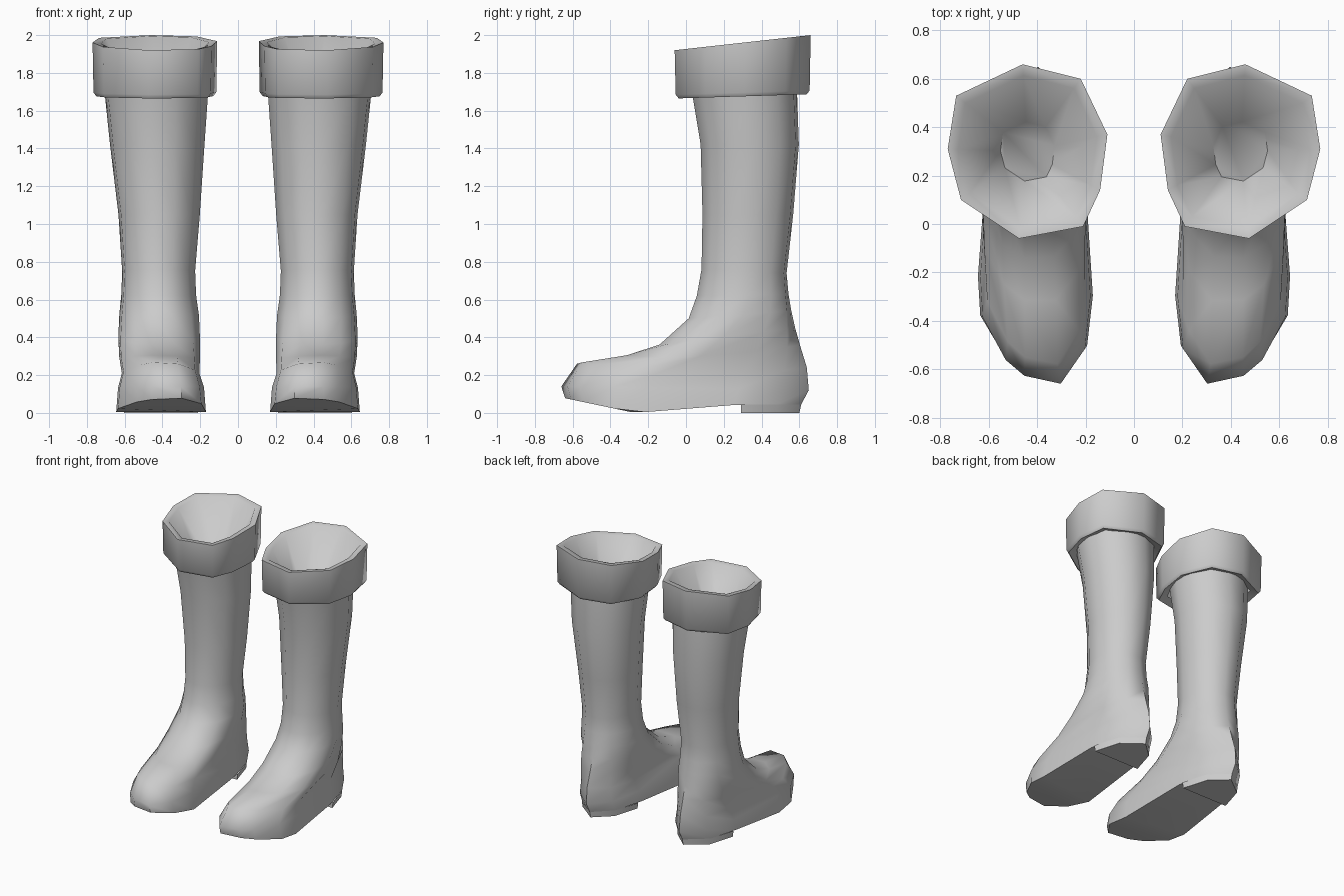
import bpy, bmesh, math

if "Cube" in bpy.data.objects:
    bpy.data.objects.remove(bpy.data.objects["Cube"])

grey = bpy.data.materials.new("grey_rubber")
grey.diffuse_color = (0.6, 0.6, 0.6, 1)
grey.use_nodes = True
grey.node_tree.nodes["Principled BSDF"].inputs["Base Color"].default_value = grey.diffuse_color

# Unit footprint of the foot (x, y), starting at the toe tip
FOOT = [(-.46, -1), (.2, -.95), (.54, -.85), (.96, -.58), (1, -.32), (.85, .43),
        (.6, .8), (-.05, 1), (-.6, .8), (-.85, .43), (-1, -.45), (-.9, -.78)]
ROUND = [(math.cos(math.radians(-112 + 30 * i)), math.sin(math.radians(-112 + 30 * i)))
         for i in range(12)]
# Outline of the turned cuff
CUFF = [(.46, .66), (.22, .60), (.11, .37), (.14, .14), (.21, -.01),
        (.475, -.06), (.715, .10), (.77, .31), (.735, .53)]


def sole_z(y):
    if y < -.27:
        return (-.27 - y) * .21
    return min(.045, (y + .27) * .08)


def ring(x0, x1, yf, yb, zf, zb, foot=0.0, droop=0.0):
    pts = []
    for (fu, fv), (ru, rv) in zip(FOOT, ROUND):
        u, v = ru + (fu - ru) * foot, rv + (fv - rv) * foot
        x = (x0 + x1) / 2 + u * (x1 - x0) / 2
        y = (yf + yb) / 2 + v * (yb - yf) / 2
        pts.append((x, y, zf + (zb - zf) * (v + 1) / 2 - droop * abs(u) ** 2))
    return pts


def loft(bm, rings):
    rows = [[bm.verts.new(p) for p in r] for r in rings]
    for a, b in zip(rows, rows[1:]):
        n = len(a)
        for i in range(n):
            bm.faces.new((a[i], a[(i + 1) % n], b[(i + 1) % n], b[i]))
    return rows


def finish(bm, name):
    bmesh.ops.recalc_face_normals(bm, faces=bm.faces)
    me = bpy.data.meshes.new(name)
    bm.to_mesh(me)
    bm.free()
    ob = bpy.data.objects.new(name, me)
    bpy.context.collection.objects.link(ob)
    me.materials.append(grey)
    bpy.ops.object.select_all(action='DESELECT')
    ob.select_set(True)
    bpy.context.view_layer.objects.active = ob
    bpy.ops.object.shade_smooth_by_angle(angle=math.radians(60))
    mod = ob.modifiers.new("pair", 'MIRROR')
    mod.use_mirror_merge = False
    return ob


# Boot body: sole edge, foot, ankle, shaft
base = [(x, y, sole_z(y)) for x, y, z in ring(.17, .645, -.64, .61, 0, 0, 1)]
bm = bmesh.new()
rows = loft(bm, [
    base,
    ring(.18, .635, -.66, .65, .14, .12, 1),
    ring(.205, .615, -.58, .64, .27, .24, .95, .05),
    ring(.20, .63, -.33, .605, .305, .36, .6, .03),
    ring(.20, .635, -.15, .58, .36, .45, .4),
    ring(.205, .63, .01, .56, .50, .54, .15),
    ring(.22, .62, .055, .545, .62, .63),
    ring(.225, .615, .08, .535, .76, .74),
    ring(.20, .635, .085, .57, 1.05, 1.05),
    ring(.175, .68, .075, .60, 1.42, 1.42),
    ring(.155, .71, .03, .59, 1.69, 1.72),
])
# Sole strips
for f in [(0, 1, 2, 11), (11, 2, 3, 10), (10, 3, 4), (10, 4, 5, 9), (9, 5, 6, 8), (8, 6, 7)]:
    bm.faces.new([rows[0][i] for i in f])
finish(bm, "boot_body")

# Heel block
bm = bmesh.new()
heel = [(x, max(y, .29), z) for x, y, z in base[5:10]]
rows = loft(bm, [[(x, y, .045) for x, y, z in heel],
                 [(.41 + (x - .41) * .97, min(y, .6), 0) for x, y, z in heel]])
bm.faces.new(rows[1])
finish(bm, "heel_block")


# Cuff with rim and a funnel-shaped lining
def cuff(scale, z0, slope):
    return [(.44 + (x - .44) * scale, .30 + (y - .30) * scale, z0 + slope * (y + .06))
            for x, y in CUFF]


bm = bmesh.new()
rows = loft(bm, [
    cuff(.78, 1.69, .02), cuff(.94, 1.665, .03), cuff(.985, 1.685, .03),
    cuff(1, 1.92, .111), cuff(.87, 1.915, .111), cuff(.34, 1.55, .111)])
bm.faces.new(rows[-1])
finish(bm, "cuff")
